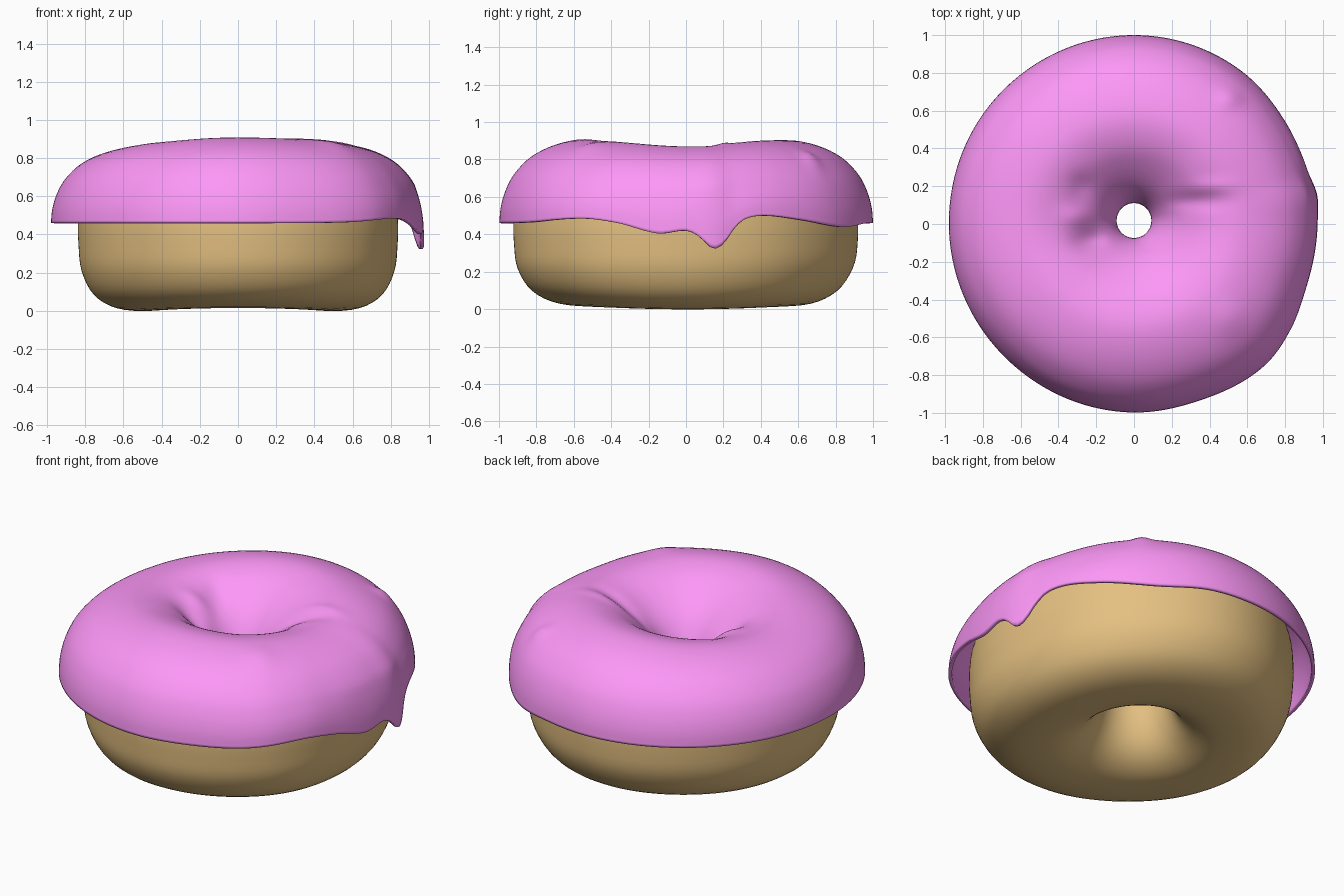
import bpy, bmesh, math

if "Cube" in bpy.data.objects:
    bpy.data.objects.remove(bpy.data.objects["Cube"])

HOLE_Y = 0.02
SEGMENTS = 192


def catmull(a, b, c, d, t):
    return 0.5 * (2*b + (c - a)*t + (2*a - 5*b + 4*c - d)*t*t + (3*b - a - 3*c + d)*t**3)


def periodic(keys, deg):
    # smooth closed Hermite interpolation of (angle, value) keys
    n = len(keys)

    def key(i):
        return keys[i % n][0] + 360 * (i // n), keys[i % n][1]

    for i in range(n):
        (am, vm), (a0, v0), (a1, v1), (a2, v2) = (key(i + k) for k in (-1, 0, 1, 2))
        if a0 <= deg <= a1:
            w = a1 - a0
            t = (deg - a0) / w
            m0 = w * (v1 - vm) / (a1 - am)
            m1 = w * (v2 - v0) / (a2 - a0)
            return (v0 * (2*t**3 - 3*t*t + 1) + m0 * (t**3 - 2*t*t + t)
                    + v1 * (3*t*t - 2*t**3) + m1 * (t**3 - t*t))


def smooth_profile(pts, steps, closed):
    out = []
    n = len(pts)
    for i in range(n if closed else n - 1):
        ids = [(i + k) % n if closed else min(max(i + k, 0), n - 1) for k in (-1, 0, 1, 2)]
        for s in range(steps):
            out.append(tuple(catmull(*(pts[j][k] for j in ids), s / steps) for k in (0, 1)))
    if not closed:
        out.append(pts[-1])
    return out


# outline, crest height and lower rim of the icing, by angle
OUTER = [(0, .972), (9, .982), (17, .962), (35, .968), (55, .99), (90, 1.0), (140, .99), (180, .98),
         (225, .982), (270, .998), (290, .997), (313, 1.02), (326, 1.0), (340, .972)]
CREST = [(0, .87), (45, .9), (90, .9), (135, .875), (180, .855), (225, .885), (265, .908), (315, .895)]
RIM = [(0, .42), (4, .39), (8.5, .325), (12, .35), (15, .42), (19, .48), (26, .5), (38, .48),
       (57, .44), (75, .46), (90, .46), (250, .46), (280, .46), (305, .465), (326, .485), (338, .46), (351, .405)]
DOUGH = [(0, .832), (45, .872), (90, .922), (135, .872), (180, .832), (225, .855), (270, .93), (315, .91)]
# dents and bumps on the top: x, y, size x, size y, height
DENTS = [(-.23, -.09, .09, .06, -.035), (-.29, .04, .09, .06, .025), (-.28, .2, .07, .07, -.02),
         (.33, .12, .15, .05, -.022), (.42, .2, .12, .04, .01),
         (.51, .67, .06, .05, .022), (.5, -.5, .09, .09, .012)]


def dent(x, y):
    return sum(h * math.exp(-((x - a) / sx)**2 - ((y - b) / sy)**2) for a, b, sx, sy, h in DENTS)


def icing_point(p, z, deg):
    a = math.radians(deg)
    r = p * (1 + (periodic(OUTER, deg) - 1) * p)
    k = (periodic(CREST, deg) - .46) / .44
    rim = periodic(RIM, deg)
    z = .46 + (z - .46) * k
    if p > .6 and z < .66:
        z = .66 - (.66 - z) * (.66 - rim) / .2
    x, y = r * math.cos(a), r * math.sin(a) + HOLE_Y * max(0, 1 - p)
    if z > .55:
        z += dent(x, y) * min(1, (z - .55) / .15)
    return x, y, z


def dough_point(p, z, deg):
    a = math.radians(deg)
    c, s = math.cos(a), math.sin(a)
    r = p * (1 + (periodic(DOUGH, deg) / .88 - 1) * p)
    low = max(0, 1 - z / .3)
    r -= .03 * max(0, s) * low * p
    x, y = r * c, r * s + HOLE_Y * max(0, 1 - p)
    if z > .5:
        k = (periodic(CREST, deg) - .46) / .44
        z = .46 + (z - .46) * k + dent(x, y) * min(1, (z - .5) / .15)
    z += .016 * s * s * low
    return x, y, z


def sweep(name, profile, place, closed, color):
    bm = bmesh.new()
    rings = [[bm.verts.new(place(p, z, 360 * i / SEGMENTS)) for p, z in profile] for i in range(SEGMENTS)]
    n = len(profile)
    for i in range(SEGMENTS):
        a, b = rings[i], rings[(i + 1) % SEGMENTS]
        for j in range(n if closed else n - 1):
            k = (j + 1) % n
            bm.faces.new((a[j], b[j], b[k], a[k]))
    mesh = bpy.data.meshes.new(name)
    bm.to_mesh(mesh)
    bm.free()
    obj = bpy.data.objects.new(name, mesh)
    bpy.context.collection.objects.link(obj)
    mat = bpy.data.materials.new(name + "_color")
    mat.diffuse_color = color
    mat.use_nodes = True
    mat.node_tree.nodes["Principled BSDF"].inputs["Base Color"].default_value = mat.diffuse_color
    mesh.materials.append(mat)
    bpy.ops.object.select_all(action='DESELECT')
    bpy.context.view_layer.objects.active = obj
    obj.select_set(True)
    bpy.ops.object.shade_smooth_by_angle(angle=math.radians(50))
    return obj


# dough ring, outer side upward then inward and down through the hole
dough = smooth_profile([(.47, 0), (.66, .014), (.79, .085), (.86, .21), (.878, .35), (.88, .47), (.865, .6),
                        (.81, .72), (.69, .805), (.54, .845), (.4, .815), (.28, .735), (.205, .63),
                        (.175, .5), (.175, .36), (.2, .22), (.255, .11), (.345, .035)], 4, True)
sweep("dough", dough, dough_point, True, (.78, .53, .22, 1))

# icing shell draped over the upper half
icing = smooth_profile([(1, .46), (.993, .54), (.968, .63), (.92, .72), (.83, .81), (.7, .873), (.55, .9),
                        (.41, .87), (.3, .805), (.2, .715), (.135, .62), (.1, .53), (.092, .46)], 4, False)
shell = sweep("icing", icing, icing_point, False, (.98, .31, .93, 1))
thick = shell.modifiers.new("thickness", 'SOLIDIFY')
thick.thickness = .02
thick.offset = -1
